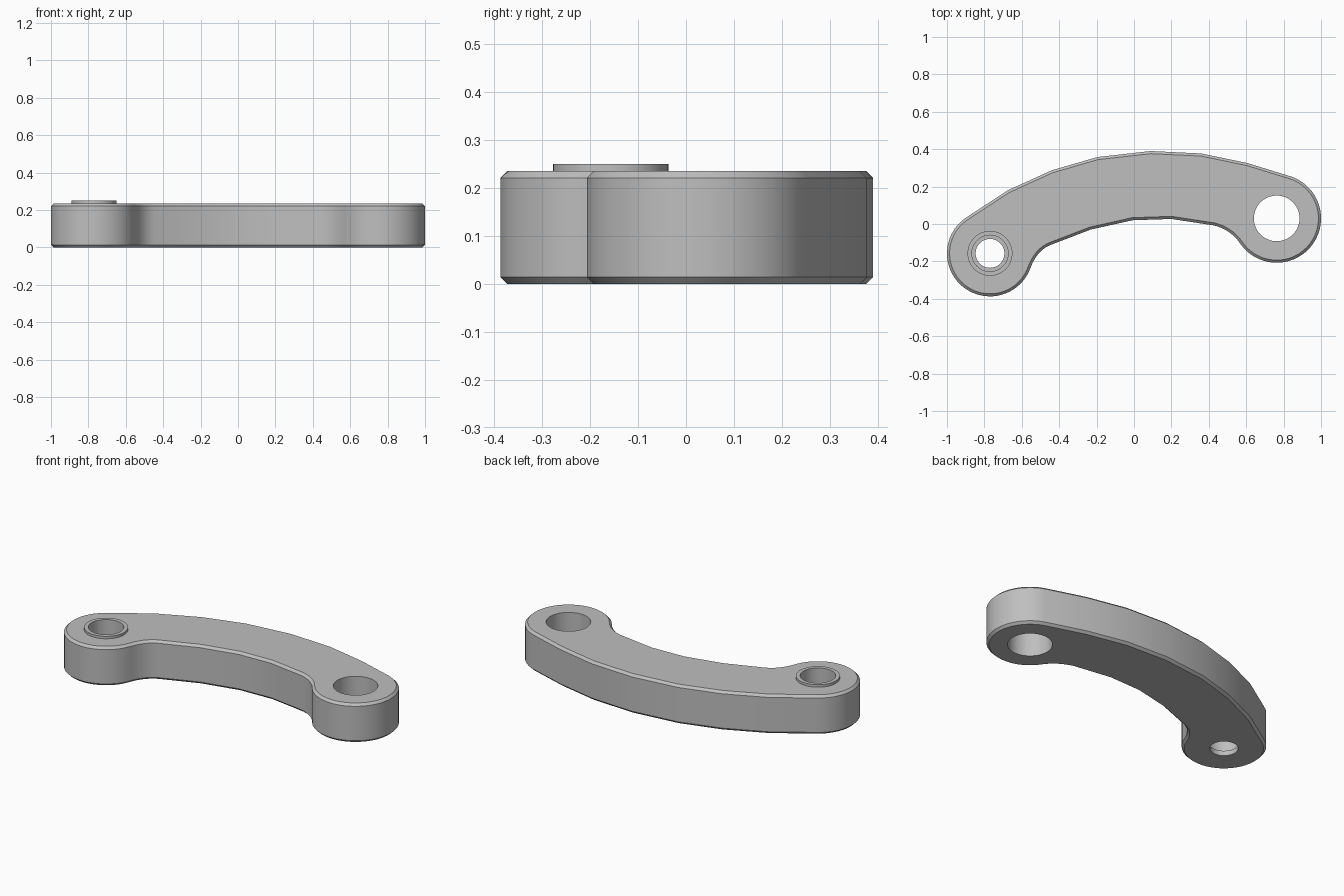
import bpy, bmesh
from math import radians, cos, sin
from mathutils import Vector

cube = bpy.data.objects.get("Cube")
if cube:
    bpy.data.objects.remove(cube, do_unlink=True)

THICK, CHAMFER, COLLAR_TOP = 0.235, 0.014, 0.25
PIN, PIN_R = Vector((-0.77, -0.157)), 0.23      # boss with the collar
EYE, EYE_R = Vector((0.763, 0.03)), 0.237       # boss with the plain hole

metal = bpy.data.materials.new("light grey metal")
metal.use_nodes = True
GREY = (0.52, 0.52, 0.52, 1)
metal.diffuse_color = GREY
metal.node_tree.nodes["Principled BSDF"].inputs["Base Color"].default_value = GREY


def arc(center, radius, start, end, steps):
    angles = [radians(start + (end - start) * i / steps) for i in range(steps + 1)]
    return [center + radius * Vector((cos(a), sin(a))) for a in angles]


def fillet(a, corner, b, steps=8):
    """Points strictly between a and b on a curve pulled towards corner."""
    a, corner, b = Vector(a), Vector(corner), Vector(b)
    ts = [i / steps for i in range(1, steps)]
    return [a * (1 - t) ** 2 + corner * 2 * t * (1 - t) + b * t * t for t in ts]


def finish(name, bm):
    bmesh.ops.recalc_face_normals(bm, faces=bm.faces)
    mesh = bpy.data.meshes.new(name)
    bm.to_mesh(mesh)
    bm.free()
    mesh.materials.append(metal)
    obj = bpy.data.objects.new(name, mesh)
    bpy.context.collection.objects.link(obj)
    return obj


def lathe(name, center, profile, closed_ring=False, steps=64):
    """Revolve (radius, z) points about a vertical axis; cap the ends if solid."""
    bm = bmesh.new()
    rings = []
    for r, z in profile:
        rings.append([bm.verts.new((p.x, p.y, z))
                      for p in arc(center, r, 0, 360, steps)[:-1]])
    pairs = list(zip(rings, rings[1:]))
    if closed_ring:
        pairs.append((rings[-1], rings[0]))
    else:
        bm.faces.new(rings[0])
        bm.faces.new(rings[-1])
    for low, high in pairs:
        for i in range(steps):
            j = (i + 1) % steps
            bm.faces.new((low[i], low[j], high[j], high[i]))
    return finish(name, bm)


def smooth(obj):
    bpy.ops.object.select_all(action="DESELECT")
    obj.select_set(True)
    bpy.context.view_layer.objects.active = obj
    bpy.ops.object.shade_smooth_by_angle(angle=radians(30))


# Outline, counter-clockwise: pin boss, inner bow, eye boss, outer bow
inner_bow = [(-0.446, -0.112), (-0.232, -0.03), (-0.008, 0.02), (0.2, 0.027), (0.43, -0.008)]
outer_bow = [(0.606, 0.326), (0.36, 0.377), (0.09, 0.39), (-0.195, 0.358),
             (-0.44, 0.287), (-0.675, 0.18)]
pin_arc = arc(PIN, PIN_R, 122, 340, 40)
eye_arc = arc(EYE, EYE_R, 215, 430, 40)
outline = (pin_arc + fillet(pin_arc[-1], (-0.518, -0.14), inner_bow[0]) + inner_bow
           + fillet(inner_bow[-1], (0.519, -0.032), eye_arc[0]) + eye_arc + outer_bow)

# Arm: extruded outline with chamfered rims
bm = bmesh.new()
base = bm.faces.new([bm.verts.new((p[0], p[1], 0)) for p in outline])
extruded = bmesh.ops.extrude_face_region(bm, geom=[base], use_keep_orig=True)
bmesh.ops.translate(bm, vec=(0, 0, THICK),
                    verts=[v for v in extruded["geom"] if isinstance(v, bmesh.types.BMVert)])
bmesh.ops.recalc_face_normals(bm, faces=bm.faces)
rims = [e for e in bm.edges if abs(e.verts[0].co.z - e.verts[1].co.z) < 1e-5]
bmesh.ops.bevel(bm, geom=rims, offset=CHAMFER, offset_type="OFFSET",
                segments=1, profile=0.5, affect="EDGES")
arm = finish("link_arm", bm)

# Holes: a plain one, and a bore that narrows to a lip at the bottom
cutters = [
    lathe("eye_hole_cutter", EYE, [(0.122, -0.1), (0.122, 0.4)]),
    lathe("pin_bore_cutter", PIN, [(0.077, -0.1), (0.077, 0.03), (0.097, 0.03), (0.097, 0.4)]),
]
bpy.context.view_layer.objects.active = arm
for cutter in cutters:
    cutter.hide_render = True
    mod = arm.modifiers.new("hole", "BOOLEAN")
    mod.operation, mod.solver, mod.object = "DIFFERENCE", "EXACT", cutter
    bpy.ops.object.modifier_apply(modifier=mod.name)
    bpy.data.objects.remove(cutter, do_unlink=True)
smooth(arm)

# Raised collar around the bore
collar = lathe("bore_collar", PIN, [(0.097, THICK), (0.12, THICK), (0.12, COLLAR_TOP),
                                    (0.097, COLLAR_TOP)], closed_ring=True)
smooth(collar)
